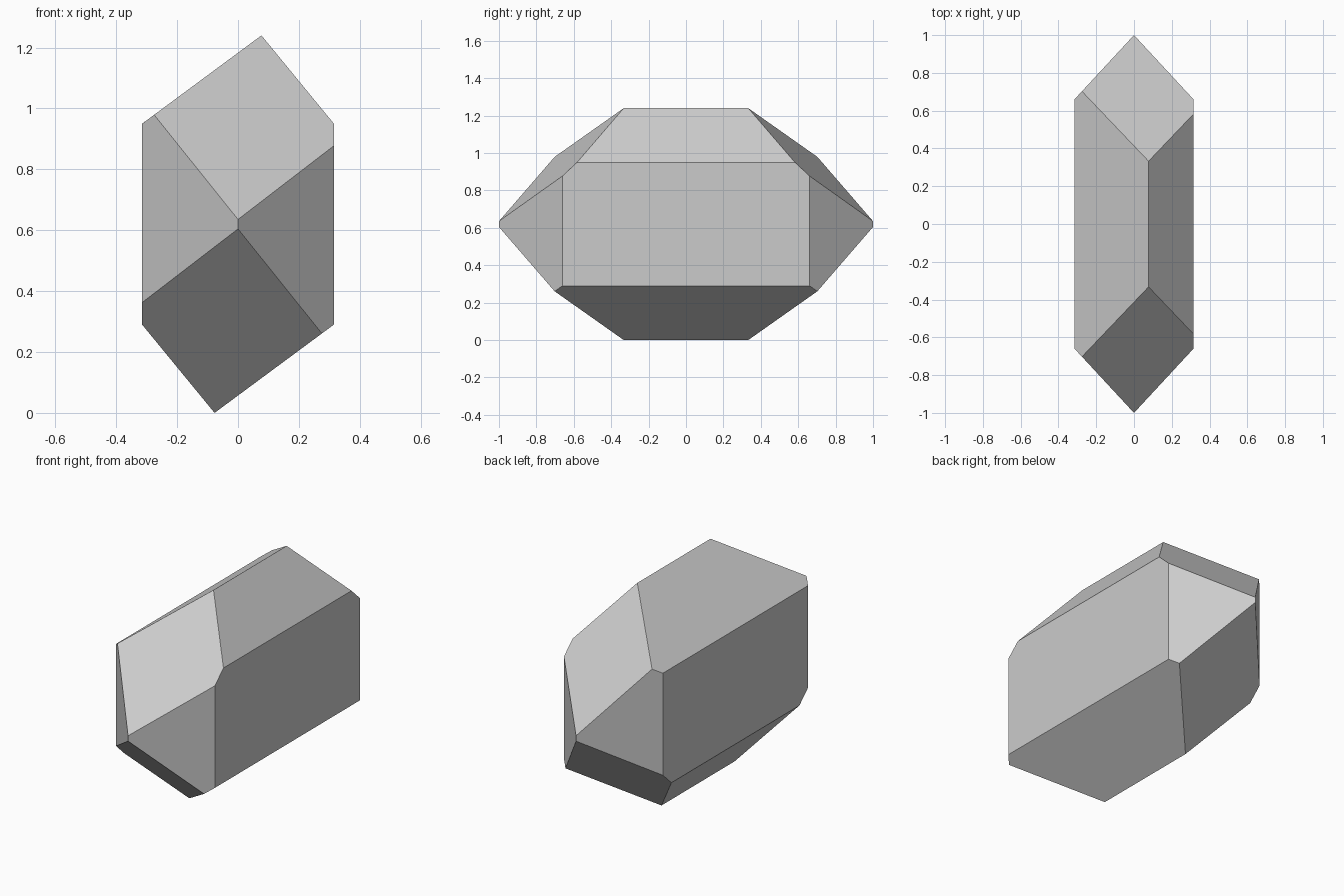
import bpy
import bmesh
from mathutils import Vector

cube = bpy.data.objects.get("Cube")
if cube:
    bpy.data.objects.remove(cube, do_unlink=True)

HALF_HEIGHT = 0.62


def cut(bm, normal, offset):
    """Keep the side where normal . p <= offset and cap the opening."""
    n = Vector(normal)
    point = n * (offset / n.length_squared)
    geom = bm.verts[:] + bm.edges[:] + bm.faces[:]
    result = bmesh.ops.bisect_plane(bm, geom=geom, dist=1e-6, plane_co=point,
                                    plane_no=n.normalized(), clear_outer=True)
    rim = [e for e in result["geom_cut"] if isinstance(e, bmesh.types.BMEdge)]
    bmesh.ops.edgeloop_fill(bm, edges=rim)


# Oversized block whose x faces are the crystal's flat sides
bm = bmesh.new()
bmesh.ops.create_cube(bm, size=1)
bmesh.ops.scale(bm, vec=(0.63, 4, 4), verts=bm.verts)

# Long sloping facets, repeated by a half turn about the long axis
for turn in (1, -1):
    cut(bm, (0.29 * turn, 0, 0.238 * turn), 0.1699)
    cut(bm, (-0.29 * turn, 0, 0.392 * turn), 0.2207)

# Upright wedge facets at both ends
for end in (1, -1):
    for side in (1, -1):
        cut(bm, (0.34 * side, 0.315 * end, 0), 0.315)

# Slanted upper and lower facets at both ends
for end in (1, -1):
    for turn in (1, -1):
        cut(bm, (0.0493 * turn, 0.1922 * end, 0.2059 * turn), 0.1954)

bmesh.ops.translate(bm, vec=(0, 0, HALF_HEIGHT), verts=bm.verts)
bmesh.ops.recalc_face_normals(bm, faces=bm.faces)
mesh = bpy.data.meshes.new("crystal")
bm.to_mesh(mesh)
bm.free()

# Single plain colour
grey = bpy.data.materials.new("light grey")
grey.use_nodes = True
color = (0.6, 0.6, 0.6, 1)
grey.diffuse_color = color
grey.node_tree.nodes["Principled BSDF"].inputs["Base Color"].default_value = color
mesh.materials.append(grey)

crystal = bpy.data.objects.new("crystal", mesh)
bpy.context.collection.objects.link(crystal)
